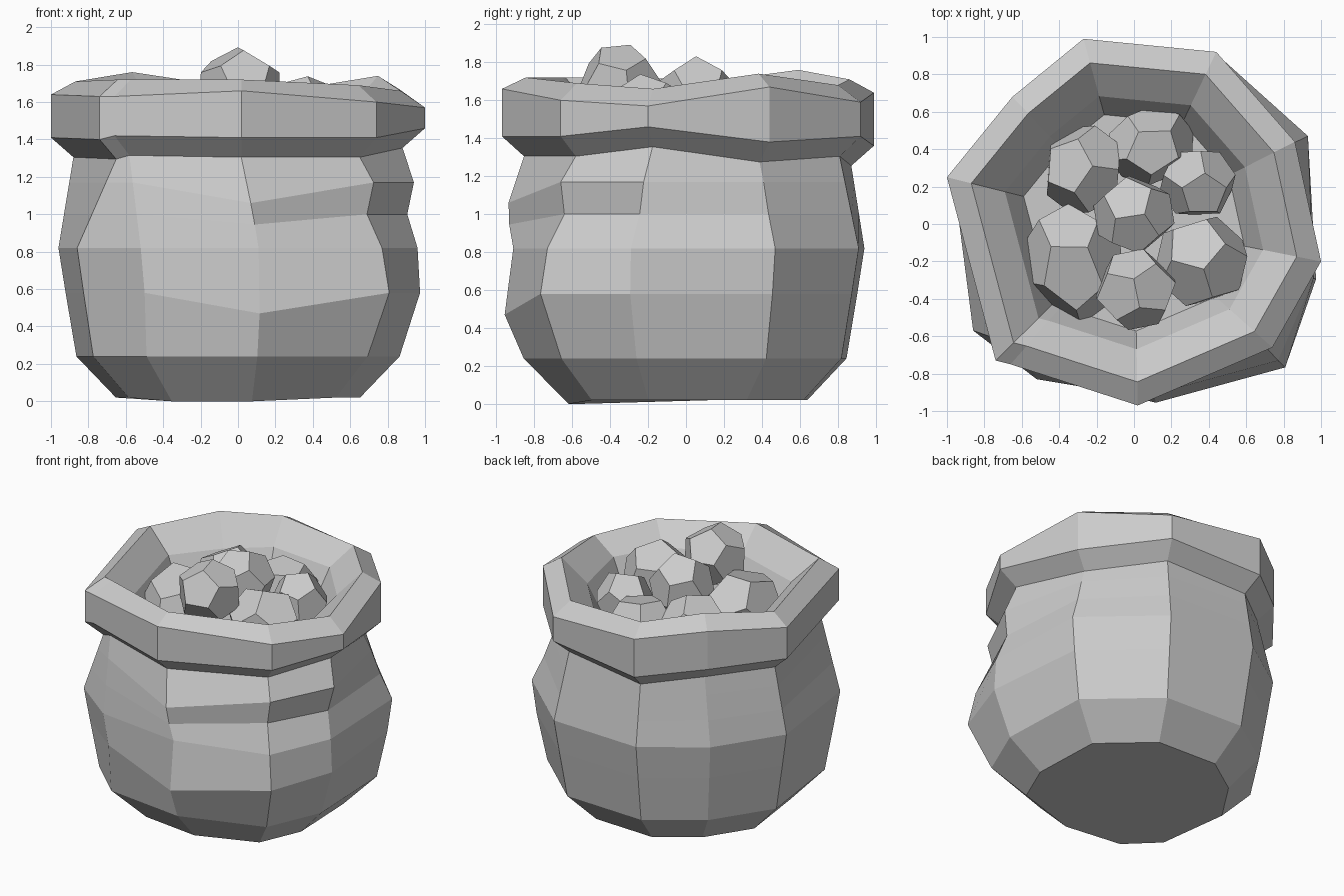
import bpy, bmesh
from math import sqrt
from mathutils import Vector, Euler

if "Cube" in bpy.data.objects:
    bpy.data.objects.remove(bpy.data.objects["Cube"])

# One row per vertical fold of cloth, going round from the front:
# rim x, y | rim top z, rim bottom z, crest z | belly x, y | crease strength
FOLDS = [
    (0.02, -0.97, 1.66, 1.41, 1.72, 0.11, -0.91, 1.0),
    (0.74, -0.66, 1.60, 1.41, 1.69, 0.77, -0.73, 1.0),
    (1.00, -0.20, 1.57, 1.46, 1.66, 0.96, -0.29, 0.6),
    (0.86, 0.44, 1.67, 1.38, 1.74, 0.93, 0.47, 0.1),
    (0.44, 0.92, 1.59, 1.41, 1.68, 0.44, 0.91, 0.0),
    (-0.27, 0.99, 1.64, 1.36, 1.71, -0.25, 0.94, 0.0),
    (-0.65, 0.68, 1.68, 1.40, 1.76, -0.66, 0.66, 0.0),
    (-1.00, 0.25, 1.64, 1.41, 1.71, -0.96, 0.20, 0.0),
    (-0.74, -0.73, 1.63, 1.40, 1.72, -0.86, -0.57, 0.0),
    (-0.66, -0.75, 1.63, 1.42, 1.72, -0.52, -0.83, 0.0),
]


def column(i, row):
    """Points of one fold, from the base up over the rim and down inside."""
    rx, ry, top, bottom, crest, bx, by, crease = row
    rim, belly = Vector((rx, ry)), Vector((bx, by))
    neck, neck_z = rim * 0.88, bottom - 0.105
    sag = -0.11 if i == 0 else 0.0
    pinch = 0.04 if i == 0 else -0.05
    front = i in (0, 9)

    def side(z, swell):
        # straight cloth between neck and belly, swollen where creased
        return neck.lerp(belly, (neck_z - z) / (neck_z - 0.82)) * (1 + swell * crease), z

    steps = [
        (belly * 0.68, 0.0 if front else 0.02),
        (belly * (0.94 if front else 0.9), 0.24),
        (belly * (0.96 + 0.09 * crease), 0.58 + sag),
        (belly, 0.82),
        side(1.0 + sag / 2, pinch),
        side(1.17 + sag, 0.06),
        (neck, neck_z),
        (rim, bottom),
        (rim, top),
        (rim * 0.87, crest),
        (rim * 0.69, 1.56),
        (rim * 0.59, 1.36),
    ]
    return [(p.x, p.y, z) for p, z in steps]


def add_object(name, bm):
    bmesh.ops.recalc_face_normals(bm, faces=bm.faces)
    mesh = bpy.data.meshes.new(name)
    bm.to_mesh(mesh)
    bm.free()
    ob = bpy.data.objects.new(name, mesh)
    bpy.context.collection.objects.link(ob)
    return ob


# Sack with rolled rim and hollow mouth
bm = bmesh.new()
cols = [[bm.verts.new(p) for p in column(i, r)] for i, r in enumerate(FOLDS)]
for a, b in zip(cols, cols[1:] + cols[:1]):
    for k in range(len(a) - 1):
        bm.faces.new((a[k], b[k], b[k + 1], a[k + 1]))
bm.faces.new([c[0] for c in cols])
bm.faces.new([c[-1] for c in cols])
add_object("sack", bm)


def rock(name, loc, size, rot):
    """Twelve-sided stone, squashed and turned."""
    g = (1 + sqrt(5)) / 2
    pts = [(x, y, z) for x in (-1, 1) for y in (-1, 1) for z in (-1, 1)]
    for s in (-1, 1):
        for t in (-1, 1):
            a, b = s / g, t * g
            pts += [(0, a, b), (a, b, 0), (b, 0, a)]
    bm = bmesh.new()
    for p in pts:
        bm.verts.new(Vector(p) / sqrt(3))
    bmesh.ops.convex_hull(bm, input=bm.verts[:])
    bmesh.ops.dissolve_limit(bm, angle_limit=0.05, verts=bm.verts[:], edges=bm.edges[:])
    ob = add_object(name, bm)
    ob.location, ob.scale, ob.rotation_euler = loc, size, Euler(rot)


# Heap of stones in the mouth
ROCKS = [
    ((0.01, -0.35, 1.68), (0.23, 0.22, 0.22), (0.1, 0.0, 0.2)),
    ((0.00, 0.05, 1.61), (0.22, 0.22, 0.23), (0.5, 0.2, 0.7)),
    ((0.36, -0.20, 1.49), (0.26, 0.26, 0.25), (0.55, 0.0, 0.3)),
    ((0.34, 0.22, 1.47), (0.20, 0.21, 0.22), (0.4, 0.3, 1.1)),
    ((0.09, 0.42, 1.42), (0.25, 0.21, 0.23), (0.2, 0.6, 0.4)),
    ((-0.27, 0.29, 1.46), (0.25, 0.23, 0.24), (0.55, 0.1, 1.5)),
    ((-0.32, -0.21, 1.44), (0.27, 0.33, 0.26), (0.3, 0.4, 0.5)),
]
for i, (loc, size, rot) in enumerate(ROCKS):
    rock(f"stone_{i + 1}", loc, size, rot)
